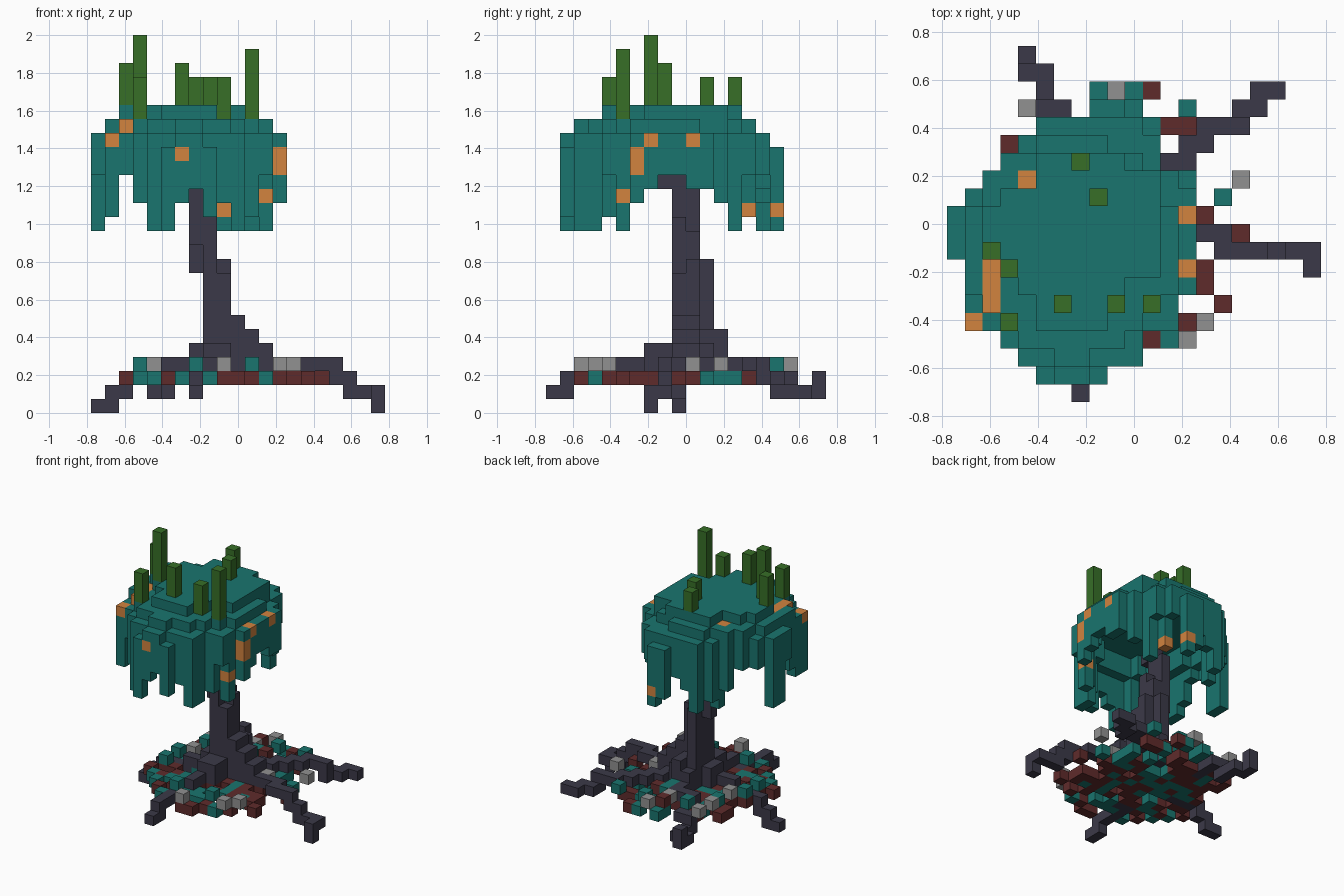
import bpy, bmesh, random
from mathutils import Vector

random.seed(4)
if "Cube" in bpy.data.objects:
    bpy.data.objects.remove(bpy.data.objects["Cube"])

S = 2 / 27                                  # cube size
ORIGIN = Vector((-10.5, -10, 0))            # grid corner, in cubes


def material(name, hexcode):
    rgb = [int(hexcode[n:n + 2], 16) / 255 for n in (0, 2, 4)]
    col = [((c + 0.055) / 1.055) ** 2.4 for c in rgb] + [1]
    m = bpy.data.materials.new(name)
    m.use_nodes = True
    m.diffuse_color = col
    m.node_tree.nodes["Principled BSDF"].inputs["Base Color"].default_value = col
    return m


teal = material("teal leaves", "19756e")
orange = material("orange fruit", "d2833f")
green = material("green shoots", "376f27")
bark = material("dark bark", "3b3948")
red = material("dark red litter", "5f2b2b")
grey = material("grey stone", "919191")


def build(name, cells, mats):
    """Mesh of the exposed faces of a dict of cell -> material index."""
    bm, verts = bmesh.new(), {}

    def vert(p):
        if p not in verts:
            verts[p] = bm.verts.new((Vector(p) + ORIGIN) * S)
        return verts[p]

    for c, mat in cells.items():
        for axis in range(3):
            for side in (0, 1):
                near = list(c)
                near[axis] += 2 * side - 1
                if tuple(near) in cells:
                    continue
                ring = []
                for u, v in ((0, 0), (1, 0), (1, 1), (0, 1)):
                    p = list(c)
                    p[axis] += side
                    p[(axis + 1) % 3] += u
                    p[(axis + 2) % 3] += v
                    ring.append(vert(tuple(p)))
                face = bm.faces.new(ring if side else ring[::-1])
                face.material_index = mat
    me = bpy.data.meshes.new(name)
    bm.to_mesh(me)
    bm.free()
    for m in mats:
        me.materials.append(m)
    ob = bpy.data.objects.new(name, me)
    bpy.context.collection.objects.link(ob)


def box(x, y, z):
    """Cells of a box from inclusive (low, high) ranges."""
    return [(i, j, k) for i in range(x[0], x[1] + 1)
            for j in range(y[0], y[1] + 1) for k in range(z[0], z[1] + 1)]


def plan_cells(spans, first):
    return {(i, j) for j, (a, b) in enumerate(spans, first) for i in range(a, b + 1)}


# Canopy: plan outline by row, domed on top, hollow below with hanging drapes
plan = plan_cells([(5, 8), (4, 10), (3, 10), (1, 12), (1, 12), (1, 13), (1, 13),
                   (0, 13), (0, 13), (0, 13), (1, 13), (2, 12), (3, 11), (4, 11),
                   (5, 10), (8, 9)], 1)
crown = plan_cells([(5, 8), (5, 8), (4, 9), (3, 11), (2, 11), (2, 11), (2, 11),
                    (3, 11), (5, 11), (5, 9)], 4)
domes = [(6.5, 8.5, 6.9, 7.6), (6.5, 8.1, 5.9, 6.2)]
drape_x = [13, 14, 17, 15, 13, 13, 15, 16, 14, 13, 13, 13, 13, 14]
drape_y = [13, 13, 13, 14, 13, 15, 16, 17, 17, 16, 16, 15, 13, 13, 13, 13]
special = {(0, 9): 13, (0, 10): 13, (1, 5): 14, (12, 4): 17, (12, 5): 13,
           (11, 13): 13, (4, 13): 13, (9, 16): 13, (5, 1): 13, (4, 2): 13,
           (9, 2): 15, (10, 14): 14, (11, 14): 17, (10, 15): 17, (13, 10): 16}


def top(i, j):
    if (i, j) in crown:
        return 22
    return 19 + sum(((i - a) / rx) ** 2 + ((j - b) / ry) ** 2 <= 1
                    for a, b, rx, ry in domes)


def ring_depth(i, j):
    for d in (1, 2):
        if any((i + a, j + b) not in plan for a, b in
               ((d, 0), (-d, 0), (0, d), (0, -d))):
            return d
    return 3


canopy = {}
for i, j in sorted(plan):
    depth = ring_depth(i, j)
    if (i, j) in special:
        low = special[i, j]
    elif depth == 1:
        low = max(drape_x[i], drape_y[j - 1]) + random.choice((0, 0, 0, 1))
    else:
        low = min(14 + 2 * depth, top(i, j) - 1)
    for k in range(low, top(i, j)):
        canopy[i, j, k] = 0

# Fruit set into the canopy
for c in ((6, 1, 18), (12, 5, 15), (9, 16, 14), (13, 6, 17), (13, 6, 18),
          (13, 7, 19), (13, 10, 19), (10, 14, 14), (1, 4, 19)):
    canopy[c] = 1
for i, j in ((2, 5), (2, 6), (2, 7), (4, 12)):
    canopy[i, j, top(i, j) - 1] = 1
build("canopy", canopy, [teal, orange])

# Upright shoots
shoots = {}
for i, j, h in ((2, 8, 25), (3, 7, 27), (3, 4, 24), (6, 5, 25), (9, 5, 24),
                (11, 5, 26), (8, 11, 24), (7, 13, 24)):
    for k in range(top(i, j), h):
        shoots[i, j, k] = 0
build("shoots", shoots, [green])

# Trunk leaning up into the canopy, flared at the foot
wood = set()
for b in (((7, 7), (8, 9), (16, 16)), ((7, 7), (9, 9), (12, 19)),
          ((7, 7), (10, 10), (10, 15)), ((8, 8), (9, 9), (3, 13)),
          ((8, 8), (10, 10), (3, 12)), ((9, 9), (9, 9), (3, 9)),
          ((9, 9), (10, 10), (3, 10)), ((8, 8), (11, 11), (3, 10)),
          ((9, 9), (11, 11), (3, 5)),
          ((10, 10), (9, 10), (3, 6)), ((11, 11), (9, 10), (3, 5)),
          ((7, 12), (9, 10), (3, 4)), ((8, 9), (7, 12), (3, 4)),
          ((9, 9), (12, 12), (3, 5))):
    wood.update(box(*b))
build("trunk", dict.fromkeys(wood, 0), [bark])

# Roots: straight runs of cubes between corner points
paths = {
    "back_right_root": [(8, 12, 3), (8, 14, 3), (6, 14, 3), (6, 16, 2), (5, 16, 2),
                        (5, 18, 1), (4, 18, 1), (4, 19, 1), (4, 19, 2)],
    "back_left_root": [(10, 11, 4), (11, 12, 3), (12, 13, 3), (13, 13, 3), (13, 14, 3),
                       (14, 14, 3), (14, 15, 3), (16, 15, 3), (16, 16, 2),
                       (17, 17, 2), (18, 17, 2)],
    "left_root": [(12, 9, 3), (14, 9, 3), (15, 8, 3), (17, 8, 3), (17, 8, 2),
                  (18, 8, 2), (18, 8, 1), (20, 8, 1), (20, 7, 1), (20, 7, 0)],
    "front_root": [(8, 7, 3), (8, 5, 3), (7, 4, 2), (7, 1, 2), (7, 1, 1), (7, 0, 1)],
    "right_root": [(6, 9, 3), (5, 9, 3), (4, 9, 2), (2, 9, 2), (2, 9, 1),
                   (1, 9, 1), (1, 9, 0), (0, 9, 0)],
}
for name, pts in paths.items():
    cells = {}
    for a, b in zip(pts, pts[1:]):
        p = list(a)
        cells[tuple(p)] = 0
        for axis in (2, 0, 1):
            while p[axis] != b[axis]:
                p[axis] += 1 if b[axis] > p[axis] else -1
                cells[tuple(p)] = 0
    wood.update(cells)
    build(name, cells, [bark])

# Fallen litter scattered round the foot: leaves and red cubes
litter = {}
for i, j, k in box((2, 15), (2, 16), (2, 3)):
    r = ((i - 8.5) / 6.6) ** 2 + ((j - 9.5) / 6.8) ** 2
    if r > (0.75 if j < 9 else 1) or (i, j) not in plan:
        continue
    chance = random.random()
    if k == 2 and chance < 0.9 - 0.45 * r:
        litter[i, j, k] = random.choice((0, 1))
    elif k == 3 and j > 7 and chance < 0.14:
        litter[i, j, k] = random.choice((0, 0, 1))
# Outer leaves
for c in ((8, 17, 2), (10, 17, 2), (10, 16, 3), (8, 16, 2), (11, 15, 2), (13, 16, 3),
          (15, 11, 2), (13, 12, 2), (13, 13, 2), (3, 8, 3), (3, 6, 2), (4, 5, 2),
          (6, 3, 2), (12, 3, 2), (7, 4, 3), (11, 4, 3)):
    litter[c] = 0
# Outer red cubes
for c in ((11, 17, 2), (3, 14, 2), (14, 10, 2), (16, 9, 2), (15, 5, 2), (11, 3, 2),
          (12, 15, 2), (13, 15, 2), (2, 7, 2), (5, 4, 2), (9, 2, 2), (10, 2, 2),
          (13, 4, 2), (14, 6, 2), (14, 7, 2)):
    litter[c] = 1
# Stones
for c in ((9, 17, 3), (4, 16, 3), (16, 12, 3), (14, 4, 3), (13, 3, 3), (9, 2, 3),
          (8, 15, 3), (4, 14, 3), (4, 11, 3), (13, 10, 3)):
    litter[c] = 2
for c in wood:
    litter.pop(c, None)
build("litter", litter, [teal, red, grey])
